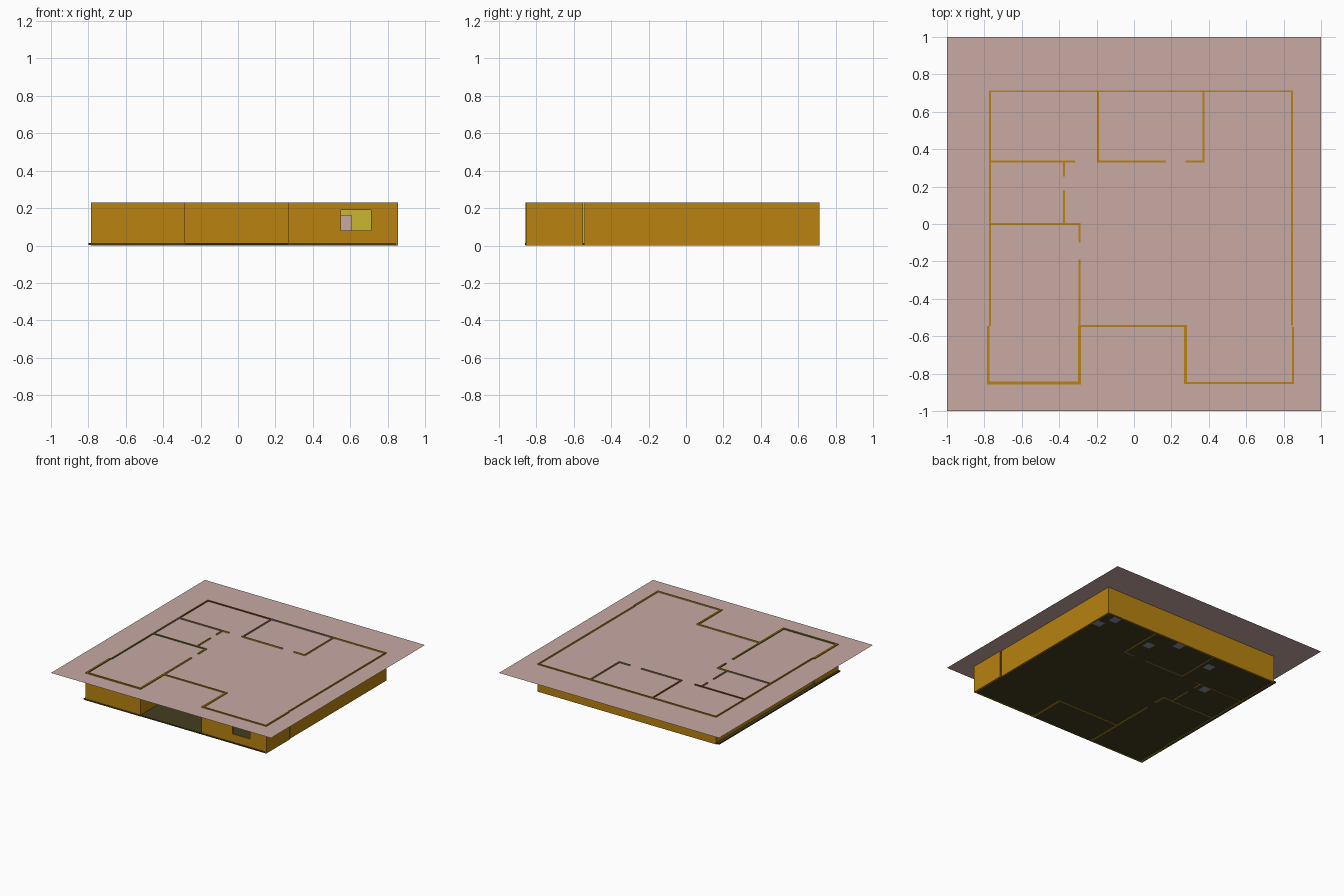
import bpy, bmesh
from mathutils import Vector

if "Cube" in bpy.data.objects:
    bpy.data.objects.remove(bpy.data.objects["Cube"])


def material(name, r, g, b):
    m = bpy.data.materials.new(name)
    m.diffuse_color = (r, g, b, 1)
    m.use_nodes = True
    m.node_tree.nodes["Principled BSDF"].inputs["Base Color"].default_value = m.diffuse_color
    return m


OCHRE = material("ochre", 0.48, 0.225, 0.005)
YELLOW = material("yellow", 0.60, 0.47, 0.03)
GREEN = material("green", 0.02, 0.22, 0.02)
RED = material("red", 0.25, 0.015, 0.015)
LAVENDER = material("lavender", 0.25, 0.20, 0.33)
BLUE = material("blue grey", 0.20, 0.23, 0.32)
PINK = material("dusty pink", 0.58, 0.40, 0.37)
DARK = material("dark olive", 0.055, 0.048, 0.014)
GREY = material("grey", 0.25, 0.29, 0.34)
WALL_MATS = [OCHRE, YELLOW, GREEN, RED, LAVENDER, BLUE]

# Rooms: x0, y0, x1, y1, paint index
ROOMS = [
    (-0.78, -0.85, -0.292, 0.0, 2),
    (-0.77, 0.0, -0.375, 0.335, 4),
    (-0.77, 0.335, -0.192, 0.71, 3),
    (-0.192, 0.335, 0.372, 0.71, 5),
    (-0.292, -0.545, 0.845, 0.335, 1),
    (-0.375, 0.0, -0.292, 0.335, 1),
    (0.372, 0.335, 0.845, 0.71, 1),
    (0.275, -0.85, 0.85, -0.545, 1),
]
H = 0.23


def paint_at(p):
    for x0, y0, x1, y1, i in ROOMS:
        if x0 < p.x < x1 and y0 < p.y < y1:
            return i
    return 0


def box(name, x0, x1, y0, y1, z0, z1, mat=None):
    """Box; with no material it is a wall whose sides take their room's paint."""
    bm = bmesh.new()
    bmesh.ops.create_cube(bm, size=1)
    for v in bm.verts:
        v.co = Vector((x1 if v.co.x > 0 else x0,
                       y1 if v.co.y > 0 else y0,
                       z1 if v.co.z > 0 else z0))
    bm.normal_update()
    if mat is None:
        for f in bm.faces:
            if abs(f.normal.z) < 0.5:
                f.material_index = paint_at(f.calc_center_median() + f.normal * 0.012)
    me = bpy.data.meshes.new(name)
    bm.to_mesh(me)
    bm.free()
    for m in ([mat] if mat else WALL_MATS):
        me.materials.append(m)
    ob = bpy.data.objects.new(name, me)
    bpy.context.collection.objects.link(ob)
    return ob


def wall_x(name, y, t, *stops):
    """Wall along x, split into panels at the stops."""
    for a, b in zip(stops, stops[1:]):
        box(name, a, b, y - t / 2, y + t / 2, 0, H)


def wall_y(name, x, t, *stops):
    """Wall along y, split into panels at the stops."""
    for a, b in zip(stops, stops[1:]):
        box(name, x - t / 2, x + t / 2, a, b, 0, H)


T, W = 0.01, 0.015

# Outer walls
wall_x("back_wall", 0.71, T, -0.775, -0.192, 0.372, 0.85)
wall_y("left_wall", -0.77, T, -0.545, 0.0, 0.335, 0.705)
wall_y("left_front_wall", -0.779, W, -0.857, -0.545)
wall_x("front_left_wall", -0.85, 0.014, -0.772, -0.3)
wall_y("recess_left_wall", -0.292, W, -0.857, -0.54)
wall_x("recess_wall", -0.545, T, -0.285, 0.283)
wall_y("recess_right_wall", 0.275, W, -0.855, -0.54)
wall_y("right_front_wall", 0.85, 0.012, -0.855, -0.552)
wall_y("right_wall", 0.845, T, -0.542, 0.705)

# Front right wall around the window opening
F0, F1 = -0.855, -0.845
box("front_right_wall", 0.282, 0.55, F0, F1, 0, H)
box("front_right_wall", 0.71, 0.844, F0, F1, 0, H)
box("window_sill_wall", 0.55, 0.71, F0, F1, 0, 0.08)
box("window_lintel_wall", 0.55, 0.71, F0, F1, 0.19, H)

# Inner walls with door gaps
wall_y("green_room_wall", -0.292, 0.012, -0.54, -0.19)
wall_y("green_room_wall", -0.292, 0.012, -0.1, 0.0)
wall_x("green_room_back_wall", 0.0, T, -0.765, -0.375, -0.286)
wall_y("bathroom_wall", -0.375, T, 0.005, 0.18)
wall_y("bathroom_wall", -0.375, T, 0.255, 0.33)
wall_x("red_room_wall", 0.335, T, -0.765, -0.375, -0.315)
wall_y("bedroom_left_wall", -0.192, T, 0.33, 0.705)
wall_x("bedroom_front_wall", 0.335, T, -0.187, 0.172)
wall_x("bedroom_front_wall", 0.335, T, 0.275, 0.368)
wall_y("bedroom_right_wall", 0.372, T, 0.33, 0.705)

# Floor slab
box("floor", -0.8, 0.845, -0.86, 0.712, 0.003, 0.013, DARK)

# Ceiling sheet just under the wall tops
bpy.ops.mesh.primitive_plane_add(size=2, location=(0, 0, 0.222))
ceiling = bpy.context.object
ceiling.name = "ceiling_sheet"
ceiling.data.materials.append(PINK)

# Furniture that shows through the floor, and a cabinet seen in the window
for x, y in [(0.80, 0.54), (0.74, 0.66), (0.30, 0.53),
             (0.12, 0.67), (-0.26, 0.57), (-0.45, 0.29)]:
    box("low_unit", x - 0.035, x + 0.035, y - 0.035, y + 0.035, 0.001, 0.07, GREY)
box("cabinet", 0.5, 0.61, 0.62, 0.70, 0.013, 0.16, PINK)
